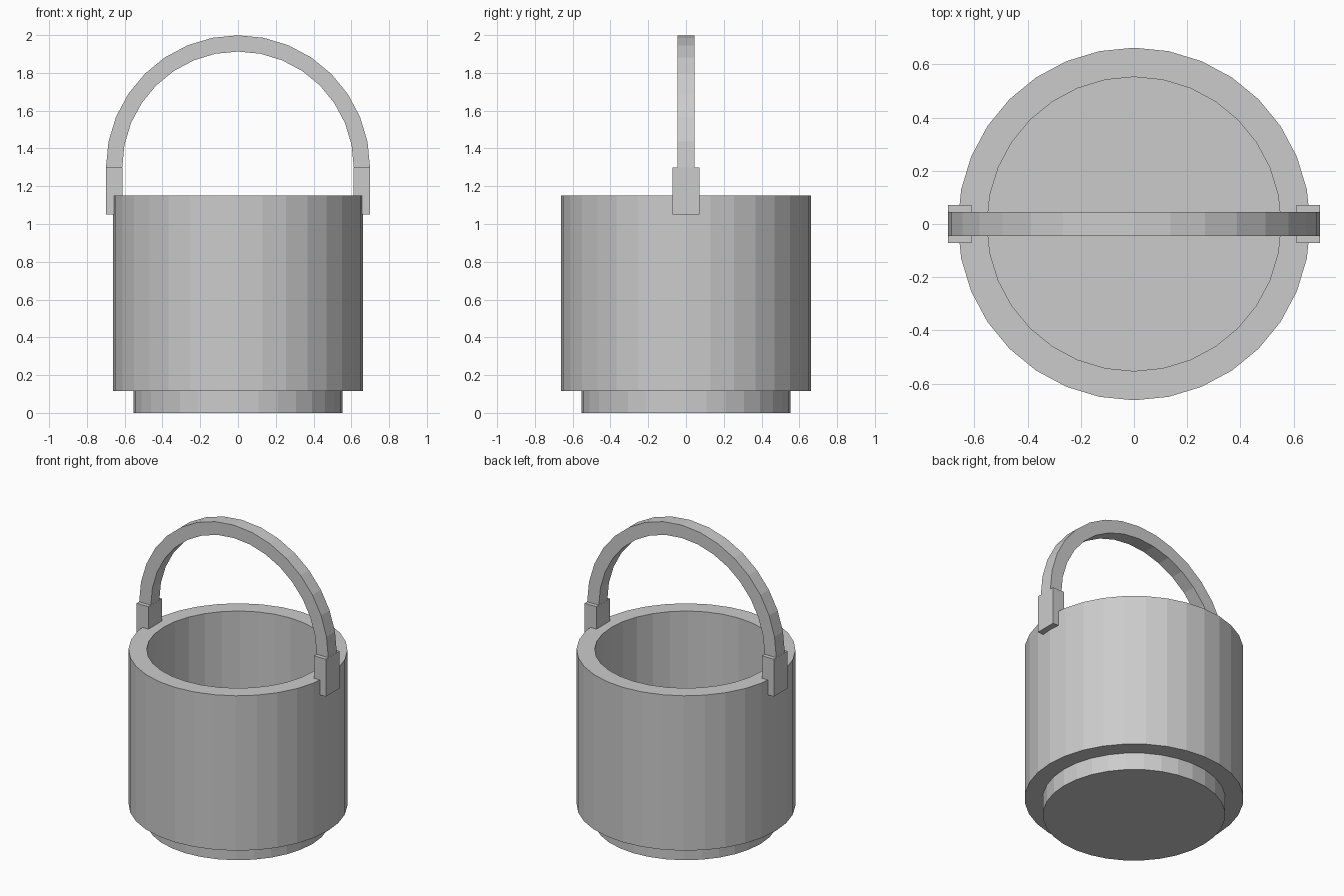
import bpy
import bmesh
from math import sin, cos, pi

SIDES = 32

cube = bpy.data.objects.get("Cube")
if cube:
    bpy.data.objects.remove(cube, do_unlink=True)

# Single plain grey
grey = bpy.data.materials.new("light_grey")
grey.use_nodes = True
colour = (0.6, 0.6, 0.6, 1.0)
grey.diffuse_color = colour
grey.node_tree.nodes["Principled BSDF"].inputs["Base Color"].default_value = colour


def finish(bm, name):
    bmesh.ops.recalc_face_normals(bm, faces=bm.faces)
    mesh = bpy.data.meshes.new(name)
    bm.to_mesh(mesh)
    bm.free()
    mesh.materials.append(grey)
    obj = bpy.data.objects.new(name, mesh)
    bpy.context.collection.objects.link(obj)
    return obj


def lathe(name, profile):
    """Turn (radius, z) points into a solid closed by a disc at each end."""
    bm = bmesh.new()
    rings = []
    for r, z in profile:
        angles = [2 * pi * i / SIDES for i in range(SIDES)]
        rings.append([bm.verts.new((r * cos(a), r * sin(a), z)) for a in angles])
    for low, high in zip(rings, rings[1:]):
        for i in range(SIDES):
            j = (i + 1) % SIDES
            bm.faces.new((low[i], low[j], high[j], high[i]))
    bm.faces.new(rings[0])
    bm.faces.new(rings[-1])
    return finish(bm, name)


def box(name, low, high):
    bm = bmesh.new()
    bmesh.ops.create_cube(bm, size=1)
    for v in bm.verts:
        v.co = [(a + b) / 2 + c * (b - a) for a, b, c in zip(low, high, v.co)]
    return finish(bm, name)


# Bucket: stepped foot, thick wall, flat rim and hollow inside
foot, outer, step, rim = 0.553, 0.663, 0.115, 1.15
lathe("bucket", [(foot, 0), (foot, step), (outer, step),
                 (outer, rim), (foot, rim), (foot, step + 0.002)])

# Handle: half ring with short straight ends that sit inside the lugs
centre, tuck, half_width = 1.3, 1.21, 0.045
path = [(1, 0, tuck)]
path += [(cos(pi * i / 16), sin(pi * i / 16), centre) for i in range(17)]
path += [(-1, 0, tuck)]
bm = bmesh.new()
sections = []
for c, s, z in path:
    corners = ((0.699, -1), (0.699, 1), (0.613, 1), (0.613, -1))
    sections.append([bm.verts.new((r * c, half_width * side, z + r * s))
                     for r, side in corners])
for a, b in zip(sections, sections[1:]):
    for i in range(4):
        j = (i + 1) % 4
        bm.faces.new((a[i], a[j], b[j], b[i]))
bm.faces.new(sections[0])
bm.faces.new(sections[-1])
finish(bm, "handle")

# Lugs joining the handle to the wall
box("left_lug", (0.612, -0.072, 1.05), (0.7, 0.072, 1.3))
box("right_lug", (-0.7, -0.072, 1.05), (-0.612, 0.072, 1.3))
